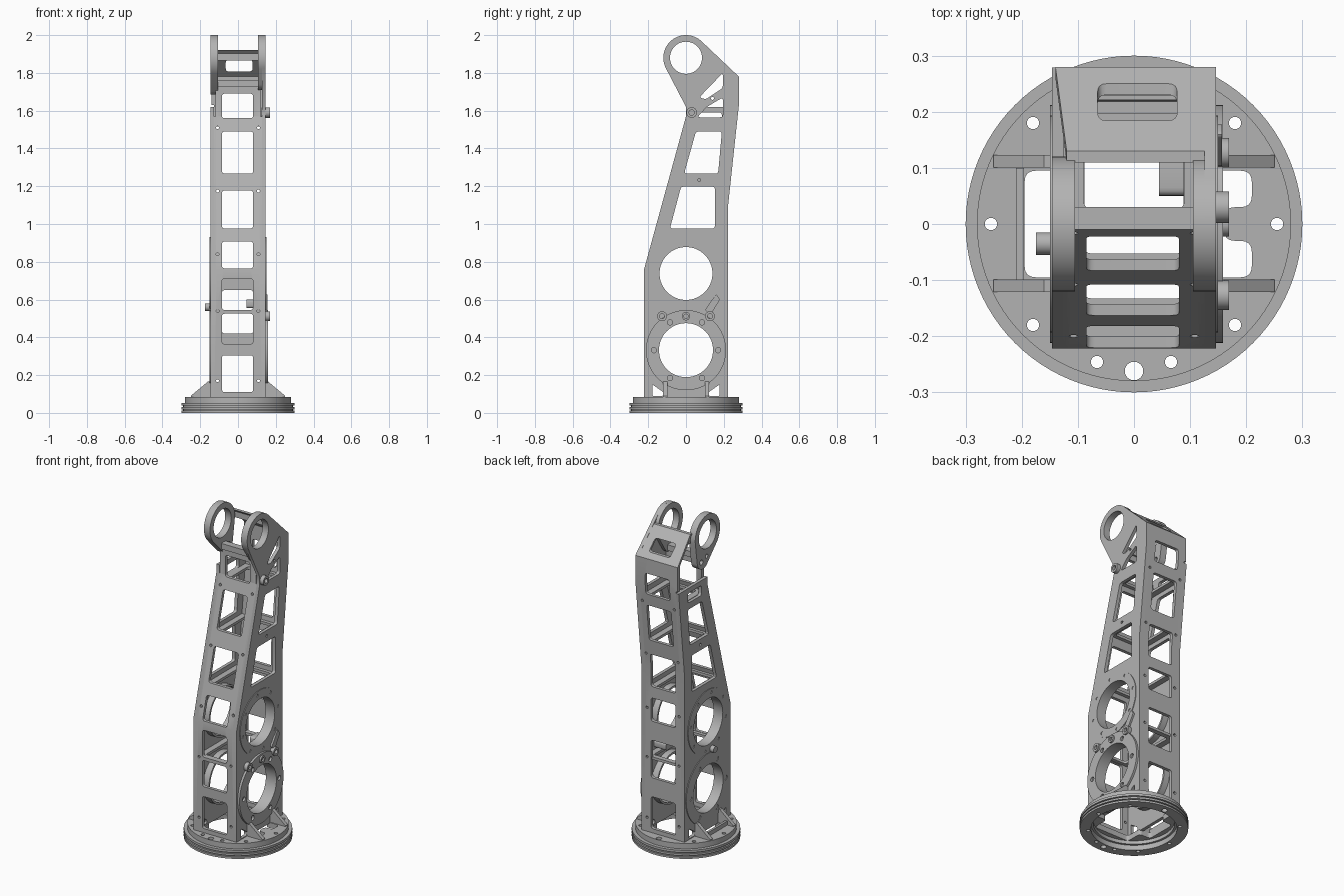
import bpy, bmesh, math
from mathutils import Matrix, Vector
from mathutils.geometry import convex_hull_2d

if "Cube" in bpy.data.objects:
    bpy.data.objects.remove(bpy.data.objects["Cube"])

grey = bpy.data.materials.new("machined_grey")
grey.diffuse_color = (0.45, 0.45, 0.45, 1)
grey.use_nodes = True
grey.node_tree.nodes["Principled BSDF"].inputs["Base Color"].default_value = grey.diffuse_color


def circle(y, z, r, n=48, a0=0.0, a1=360.0):
    full = abs(a1 - a0) >= 360
    k = n if full else n - 1
    return [(y + r * math.cos(math.radians(a0 + (a1 - a0) * i / k)),
             z + r * math.sin(math.radians(a0 + (a1 - a0) * i / k))) for i in range(n)]


def fillet(pts, r=0.015):
    """Round the corners of a polygon."""
    out, n = [], len(pts)
    for i, p in enumerate(pts):
        p = Vector(p)
        u, v = Vector(pts[i - 1]) - p, Vector(pts[(i + 1) % n]) - p
        a = p + u.normalized() * min(r, u.length * 0.4)
        b = p + v.normalized() * min(r, v.length * 0.4)
        for t in (0, 0.25, 0.5, 0.75, 1):
            out.append(tuple(a * (1 - t) ** 2 + p * 2 * t * (1 - t) + b * t * t))
    return out


def rect(x0, x1, z0, z1):
    return [(x0, z0), (x1, z0), (x1, z1), (x0, z1)]


def window(x0, x1, z0, z1, r=0.015):
    return fillet(rect(x0, x1, z0, z1), r)


def hull(pts):
    return [pts[i] for i in convex_hull_2d(pts)]


def lerp_path(path, z):
    for (y0, z0), (y1, z1) in zip(path, path[1:]):
        if z <= z1:
            return y0 + (y1 - y0) * max(0, z - z0) / (z1 - z0)
    return path[-1][0]


def plate(name, outer, holes, t, matrix, path=None):
    """Flat sheet with holes, placed by matrix, optionally bent to follow y(z)."""
    cu = bpy.data.curves.new(name, 'CURVE')
    cu.dimensions, cu.fill_mode, cu.extrude = '2D', 'BOTH', t / 2
    for loop in [outer] + holes:
        s = cu.splines.new('POLY')
        s.points.add(len(loop) - 1)
        for p, q in zip(s.points, loop):
            p.co = (q[0], q[1], 0, 1)
        s.use_cyclic_u = True
    tmp = bpy.data.objects.new("tmp", cu)
    bpy.context.collection.objects.link(tmp)
    deps = bpy.context.evaluated_depsgraph_get()
    me = bpy.data.meshes.new_from_object(tmp.evaluated_get(deps))
    bpy.data.objects.remove(tmp)
    me.name = name
    bm = bmesh.new()
    bm.from_mesh(me)
    bmesh.ops.remove_doubles(bm, verts=bm.verts, dist=1e-5)
    bm.transform(matrix)
    if path:
        for _, z in path[1:-1]:
            bmesh.ops.bisect_plane(bm, geom=bm.verts[:] + bm.edges[:] + bm.faces[:],
                                   plane_co=(0, 0, z), plane_no=(0, 0, 1), dist=1e-5)
        for v in bm.verts:
            v.co.y += lerp_path(path, v.co.z)
    bmesh.ops.recalc_face_normals(bm, faces=bm.faces)
    bm.to_mesh(me)
    bm.free()
    me.materials.clear()
    me.materials.append(grey)
    ob = bpy.data.objects.new(name, me)
    bpy.context.collection.objects.link(ob)
    return ob


def side(x):   # sheet drawn in (y, z)
    return Matrix(((0, 0, 1, x), (1, 0, 0, 0), (0, 1, 0, 0), (0, 0, 0, 1)))


def face(y):   # sheet drawn in (x, z)
    return Matrix(((1, 0, 0, 0), (0, 0, -1, y), (0, 1, 0, 0), (0, 0, 0, 1)))


def flat(z):   # sheet drawn in (x, y)
    return Matrix.Translation((0, 0, z))


FRONT = [(-0.222, 0.08), (-0.222, 0.76), (0.0, 1.57), (0.0, 1.75)]
BACK = [(0.222, 0.08), (0.222, 1.09), (0.28, 1.63), (0.28, 1.78), (0.13, 1.92)]
UP, LOW = 0.738, 0.332   # heights of the two joint openings

# Front and back sheets of the column
upper = [(0.765, 0.907), (0.976, 1.177), (1.267, 1.49), (1.56, 1.69)]
screws = [circle(sx * 0.108, z, 0.008, 12) for sx in (-1, 1)
          for z in (0.17, 0.54, 0.84, 1.175, 1.51)]
plate("front_sheet", [(-0.127, 0.08), (0.127, 0.08), (0.127, 1.57), (0.12, 1.57), (0.12, 1.75),
                      (-0.12, 1.75), (-0.12, 1.57), (-0.127, 1.57)],
      [window(-0.085, 0.08, a, b) for a, b in [(0.11, 0.305), (0.365, 0.525), (0.545, 0.71)] + upper]
      + screws, 0.02, face(0.01), FRONT)
plate("back_sheet", [(-0.127, 0.08), (0.127, 0.08), (0.127, 1.92), (-0.12, 1.92), (-0.14, 1.78),
                     (-0.14, 1.63), (-0.127, 1.63)],
      [window(-0.085, 0.08, a, b) for a, b in [(0.11, 0.305), (0.42, 0.65)] + upper]
      + [window(-0.065, 0.077, 1.808, 1.869)] + screws, 0.02, face(-0.01), BACK)

# Side sheets; the right one carries on up to the top ring
holes = [circle(0, UP, 0.14, 64), circle(0, LOW, 0.143, 64),
         fillet([(-0.085, 0.976), (0.153, 0.976), (0.153, 1.198), (-0.026, 1.198)]),
         fillet([(-0.01, 1.267), (0.17, 1.267), (0.19, 1.49), (0.053, 1.49)]),
         circle(0.07, 1.233, 0.008, 12)]
for s in (-1, 1):
    holes.append(fillet([(s * 0.178, 0.09), (s * 0.12, 0.09), (s * 0.12, 0.11), (s * 0.178, 0.15)], 0.008))
right_top = [fillet([(0.06, 1.565), (0.195, 1.565), (0.195, 1.67), (0.11, 1.62)]),
             fillet([(0.07, 1.67), (0.105, 1.66), (0.195, 1.72), (0.195, 1.80)]),
             circle(0, 1.88, 0.085), circle(0.14, 1.665, 0.008, 12)]
plate("right_sheet", FRONT[:3] + [(0, 1.62)] + circle(0, 1.88, 0.12, 40, 207.5, 46.5)
      + BACK[:4][::-1], holes + right_top, 0.02, side(0.136))
plate("left_sheet", FRONT[:3] + [(0, 1.62), (lerp_path(BACK, 1.62), 1.62)] + BACK[:2][::-1],
      holes + [window(0.06, 0.19, 1.53, 1.59)], 0.02, side(-0.136))

# Ears at the top
plate("right_ear", hull(circle(0, 1.88, 0.12) + circle(0.0, 1.77, 0.06)),
      [circle(0, 1.88, 0.085)], 0.022, side(0.116))
plate("left_ear", hull(circle(0, 1.88, 0.12) + circle(0.045, 1.74, 0.055)),
      [circle(0, 1.88, 0.085), circle(0.06, 1.73, 0.015, 20), circle(0.01, 1.75, 0.012, 20)],
      0.041, side(-0.1255))
plate("ear_crossbar", rect(-0.108, 0.108, 1.725, 1.76), [], 0.04, face(0.01))
plate("top_lip", rect(-0.12, 0.126, 1.865, 1.905), [], 0.016, face(0.138))

# Horizontal stiffening frames inside the column
for z in (0.535, 0.94, 1.232, 1.525):
    f, b = lerp_path(FRONT, z) + 0.01, lerp_path(BACK, z) - 0.01
    plate("inner_frame", rect(-0.128, 0.128, f, b),
          [window(-0.09, 0.09, f + 0.03, b - 0.03)], 0.016, flat(z))

# Joint flanges, sleeves and bosses
for s in (-1, 1):
    plate("upper_flange", circle(0, UP, 0.193, 64),
          [circle(0, UP, 0.14, 64)] + [circle(0.172 * math.cos(a), UP + 0.172 * math.sin(a), 0.009, 12)
           for a in [math.radians(10 + 45 * i) for i in range(8)]], 0.005, side(s * 0.1475))
    plate("lower_flange", circle(0, LOW, 0.212, 64),
          [circle(0, LOW, 0.143, 64)] + [circle(0.17 * math.cos(a), LOW + 0.17 * math.sin(a), 0.014, 16)
           for a in [math.radians(60 * i) for i in range(6)]], 0.014 if s > 0 else 0.005,
          side(0.152 if s > 0 else -0.1475))
    for z, r in ((UP, 0.14), (LOW, 0.143)):
        plate("joint_sleeve", circle(0, z, r + 0.012, 64), [circle(0, z, r, 64)], 0.04, side(s * 0.108))
for y, z, r in ((-0.127, 0.512, 0.026), (0, 0.512, 0.022), (0.127, 0.512, 0.026), (0.03, 1.59, 0.028)):
    plate("right_boss", circle(y, z, r, 32), [circle(y, z, r * 0.5, 24)], 0.045, side(0.147))
plate("left_boss", circle(-0.035, 0.56, 0.02, 32), [], 0.045, side(-0.152))
plate("clamp_block", window(0.05, 0.13, 0.555, 0.60), [], 0.08, side(0.085))
plate("clamp_tab", fillet([(0.10, 0.545), (0.13, 0.52), (0.18, 0.60), (0.16, 0.63)], 0.01),
      [], 0.012, side(0.151))

# Round base: grooved ring below a mounting plate
bolts = [circle(x, y, 0.011, 20) for x, y in
         [(-0.255, 0), (0.255, 0), (0.18, 0.18), (-0.18, 0.18), (0.18, -0.18), (-0.18, -0.18),
          (0.066, -0.246), (-0.066, -0.246)]] + [circle(0, -0.262, 0.0165, 24), circle(0, 0.262, 0.0165, 24)]
z = 0.0
for i, h in enumerate((0.012, 0.007, 0.012, 0.007, 0.014)):
    plate("base_ring", circle(0, 0, 0.30 if i % 2 == 0 else 0.29, 96),
          [circle(0, 0, 0.238 if i < 3 else 0.225, 72)] + bolts, h, flat(z + h / 2))
    z += h
opening = [(-0.195, -0.095), (-0.12, -0.095), (-0.12, -0.195), (0.12, -0.195), (0.12, -0.095),
           (0.21, -0.095), (0.21, -0.03), (0.16, -0.03), (0.16, 0.03), (0.21, 0.03), (0.21, 0.095),
           (0.12, 0.095), (0.12, 0.195), (-0.12, 0.195), (-0.12, 0.095), (-0.195, 0.095)]
plate("base_plate", circle(0, 0, 0.28, 96), [fillet(opening, 0.02)] + bolts, 0.033, flat(0.0685))

# Triangular gussets and the rail on the left of the base
for s in (-1, 1):
    for y in (-0.11, 0.112):
        plate("gusset", [(s * 0.14, 0.08), (s * 0.25, 0.08), (s * 0.25, 0.09), (s * 0.16, 0.165),
                         (s * 0.14, 0.165)], [], 0.022, face(y))
plate("base_rail", rect(-0.21, -0.196, -0.1, 0.1), [], 0.03, flat(0.095))

# Smooth the round edges, keep the corners crisp
for ob in bpy.data.objects:
    ob.select_set(True)
    bpy.context.view_layer.objects.active = ob
bpy.ops.object.shade_smooth_by_angle(angle=math.radians(30))
